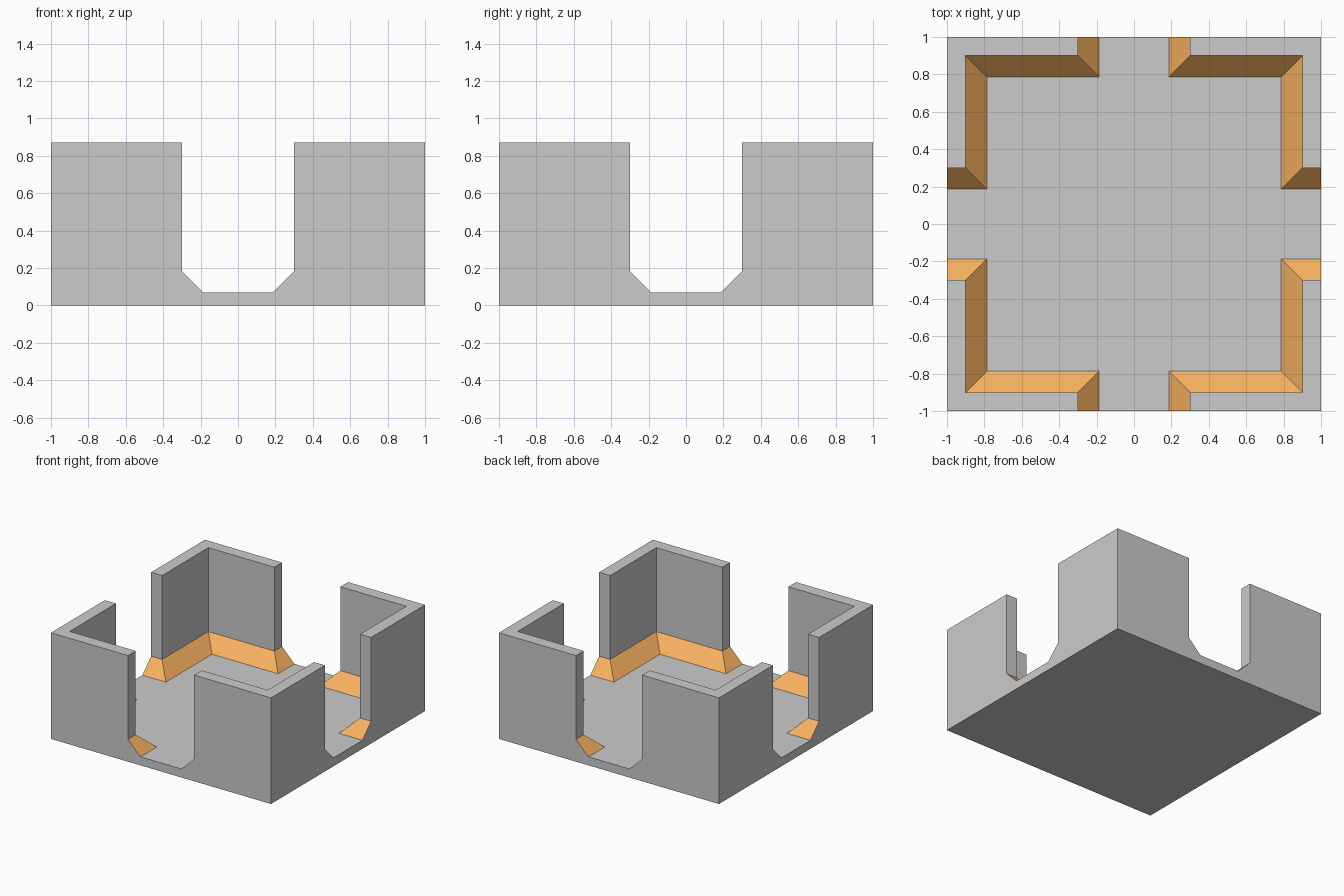
import bpy
import bmesh

if "Cube" in bpy.data.objects:
    bpy.data.objects.remove(bpy.data.objects["Cube"])

HEIGHT, FLOOR, CHAMFER = 0.872, 0.07, 0.113
GAP, INNER = 0.3, 0.9          # half doorway width, inside face of walls
g, i = GAP - CHAMFER, INNER - CHAMFER

# Inner outline of one corner wall, from the back doorway to the right doorway
wall_line = [(GAP, 1), (GAP, INNER), (INNER, INNER), (INNER, GAP), (1, GAP)]
foot_line = [(g, 1), (g, i), (i, i), (i, g), (1, g)]


def at(points, z):
    return [(x, y, z) for x, y in points]


def strip(a, b):
    """Quads joining two outlines, facing the room."""
    return [[a[k], a[k + 1], b[k + 1], b[k]] for k in range(len(a) - 1)]


def quarter_object(name, polygons):
    """Mesh for the +x +y quarter, mirrored into all four corners."""
    bm = bmesh.new()
    for poly in polygons:
        bm.faces.new([bm.verts.new(p) for p in poly])
    bmesh.ops.remove_doubles(bm, verts=bm.verts[:], dist=1e-5)
    mesh = bpy.data.meshes.new(name)
    bm.to_mesh(mesh)
    bm.free()
    obj = bpy.data.objects.new(name, mesh)
    bpy.context.collection.objects.link(obj)
    mirror = obj.modifiers.new("four_corners", "MIRROR")
    mirror.use_axis = (True, True, False)
    return obj


foot = at(foot_line, FLOOR)
mid = at(wall_line, FLOOR + CHAMFER)
top = at(wall_line, HEIGHT)

# Floor, underside, wall tops, outer faces and inner wall faces
shell = strip(mid, top)
shell.append([(0, 0, FLOOR), (1, 0, FLOOR)] + foot[::-1] + [(0, 1, FLOOR)])
shell.append([(0, 0, 0), (0, 1, 0), (1, 1, 0), (1, 0, 0)])
shell.append(top + [(1, 1, HEIGHT)])
shell.append([(1, 0, 0), (1, 1, 0), (1, 1, HEIGHT),
              top[-1], mid[-1], foot[-1], (1, 0, FLOOR)])
shell.append([(0, 1, 0), (0, 1, FLOOR), foot[0], mid[0], top[0],
              (1, 1, HEIGHT), (1, 1, 0)])
quarter_object("floor_and_walls", shell)

# Orange sloped skirting around the foot of the walls
skirting = quarter_object("sloped_skirting", strip(foot, mid))
orange = bpy.data.materials.new("orange")
orange.diffuse_color = (0.95, 0.45, 0.12, 1)
orange.use_nodes = True
orange.node_tree.nodes["Principled BSDF"].inputs["Base Color"].default_value = orange.diffuse_color
skirting.data.materials.append(orange)
